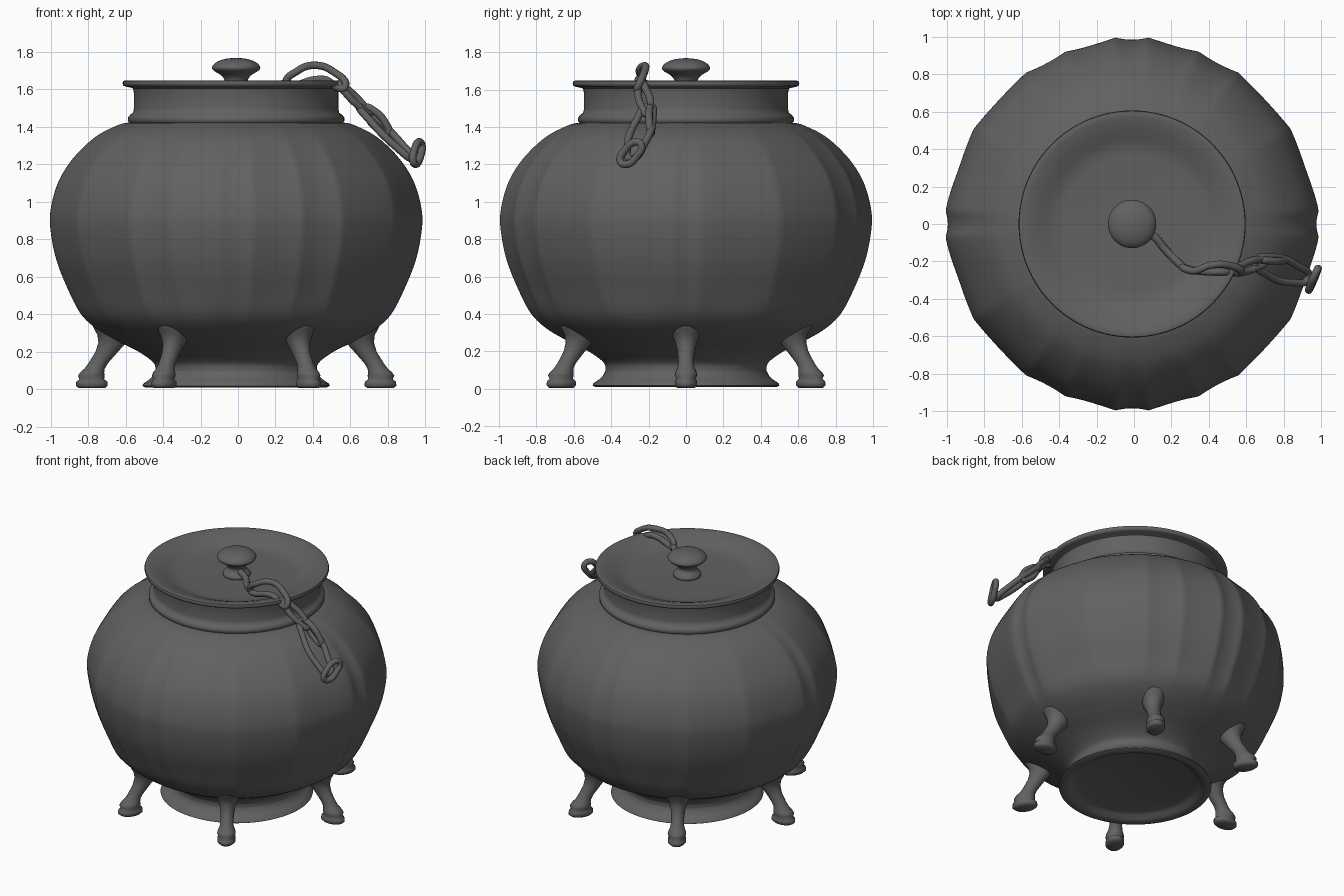
import bpy, bmesh, math
from mathutils import Vector

if "Cube" in bpy.data.objects:
    bpy.data.objects.remove(bpy.data.objects["Cube"])

CX = -0.01  # pot axis
metal = bpy.data.materials.new("dark_grey_metal")
metal.diffuse_color = (0.12, 0.12, 0.12, 1)
metal.use_nodes = True
metal.node_tree.nodes["Principled BSDF"].inputs["Base Color"].default_value = metal.diffuse_color


def finish(ob, angle=50):
    ob.data.materials.append(metal)
    bpy.ops.object.select_all(action='DESELECT')
    ob.select_set(True)
    bpy.context.view_layer.objects.active = ob
    bpy.ops.object.shade_smooth_by_angle(angle=math.radians(angle))


def loft(name, rings, angle=50, cap=True):
    """Skin a list of closed point loops."""
    bm = bmesh.new()
    loops = [[bm.verts.new(p) for p in r] for r in rings]
    n = len(loops[0])
    for a, b in zip(loops, loops[1:]):
        for i in range(n):
            j = (i + 1) % n
            bm.faces.new((a[i], a[j], b[j], b[i]))
    if cap:
        bm.faces.new(loops[0][::-1])
        bm.faces.new(loops[-1])
    bmesh.ops.recalc_face_normals(bm, faces=bm.faces)
    me = bpy.data.meshes.new(name)
    bm.to_mesh(me)
    bm.free()
    ob = bpy.data.objects.new(name, me)
    bpy.context.collection.objects.link(ob)
    finish(ob, angle)


def smooth_path(pts, steps=6):
    """Catmull-Rom through open profile points."""
    p = [Vector(q) for q in pts]
    p = [2 * p[0] - p[1]] + p + [2 * p[-1] - p[-2]]
    out = []
    for a, b, c, d in zip(p, p[1:], p[2:], p[3:]):
        for k in range(steps):
            t = k / steps
            out.append(0.5 * (2 * b + (c - a) * t + (2 * a - 5 * b + 4 * c - d) * t * t
                              + (3 * b - a - 3 * c + d) * t ** 3))
    return out + [p[-2]]


def lathe(name, profile, n=96, shape=None, cap=True):
    rings = []
    for r, z in profile:
        ring = []
        for i in range(n):
            a = 2 * math.pi * i / n
            q = r * (shape(a, z) if shape else 1)
            ring.append((CX + q * math.cos(a), q * math.sin(a), z))
        rings.append(ring)
    loft(name, rings, 50, cap)


def step(a, b, x):
    t = max(0, min(1, (x - a) / (b - a)))
    return t * t * (3 - 2 * t)


# Body with raised ridges, mirrored about both axes, and hollows between them
RIDGES = [-5, 5, 21, 35, 59, 86, 94]  # degrees away from the y axis


def flutes(a, z):
    fade = step(0.27, 0.55, z) * (1 - 0.6 * step(1.2, 1.42, z))
    d = math.degrees(math.asin(min(1, abs(math.cos(a)))))
    for lo, hi in zip(RIDGES, RIDGES[1:]):
        if lo <= d <= hi:
            t = (d - lo) / (hi - lo) * 2 - 1
            dip = 0.015 * (1 - t * t)
            break
    return 1 - fade * (dip + 0.012 * step(5, 21, d) * (1 - step(70, 86, d)))


belly = smooth_path([(0.43, 0.09), (0.44, 0.14), (0.52, 0.2), (0.64, 0.26), (0.75, 0.325),
                     (0.83, 0.40), (0.895, 0.52), (0.96, 0.68), (0.992, 0.83), (0.995, 0.95),
                     (0.955, 1.10), (0.875, 1.23), (0.755, 1.345), (0.63, 1.41), (0.56, 1.425)], 5)
lathe("body", belly, 288, flutes, cap=False)

# Foot ring with recessed underside
lathe("foot_ring", [(0.01, 0.05), (0.39, 0.05), (0.415, 0.04), (0.435, 0.02), (0.455, 0.013), (0.485, 0.01),
                    (0.5, 0.018), (0.495, 0.03), (0.465, 0.05), (0.445, 0.07), (0.43, 0.1), (0.43, 0.12)])

# Neck with bead at its bottom
lathe("neck", [(0.54, 1.41), (0.56, 1.412), (0.577, 1.43), (0.577, 1.45), (0.565, 1.465), (0.55, 1.475),
               (0.545, 1.50), (0.545, 1.58), (0.55, 1.605), (0.575, 1.617)], cap=False)

# Dished lid
lathe("lid", [(0.01, 1.565), (0.42, 1.57), (0.54, 1.605), (0.59, 1.615), (0.602, 1.62), (0.606, 1.632),
              (0.602, 1.645), (0.59, 1.648), (0.57, 1.645), (0.54, 1.638), (0.50, 1.624), (0.46, 1.607),
              (0.43, 1.595), (0.40, 1.588), (0.36, 1.585), (0.01, 1.585)])

# Lid knob
lathe("knob", smooth_path([(0.085, 1.575), (0.092, 1.595), (0.085, 1.61), (0.065, 1.63), (0.062, 1.65),
                           (0.08, 1.675), (0.12, 1.70), (0.128, 1.72), (0.105, 1.745), (0.06, 1.762),
                           (0.01, 1.768)], 4), 48)

# Six splayed legs: z, radial centre, radial half width, side half width
leg = [(0.006, 0.77, 0.07, 0.048), (0.018, 0.77, 0.085, 0.06), (0.04, 0.77, 0.083, 0.06),
       (0.053, 0.77, 0.066, 0.051), (0.072, 0.773, 0.071, 0.061), (0.09, 0.768, 0.064, 0.057),
       (0.11, 0.755, 0.054, 0.047), (0.14, 0.735, 0.052, 0.042), (0.2, 0.69, 0.06, 0.046),
       (0.25, 0.66, 0.075, 0.06), (0.29, 0.655, 0.085, 0.077), (0.32, 0.67, 0.087, 0.088),
       (0.35, 0.69, 0.08, 0.085), (0.38, 0.70, 0.06, 0.06)]
for k in range(6):
    a = k * math.pi / 3
    u, v = Vector((math.cos(a), math.sin(a), 0)), Vector((-math.sin(a), math.cos(a), 0))
    rings = [[Vector((CX, 0, z)) + u * (c + hr * math.cos(t)) + v * (ht * math.sin(t))
              for t in (2 * math.pi * i / 24 for i in range(24))] for z, c, hr, ht in leg]
    loft(f"leg_{k + 1}", rings, 80)


# Chain pieces: round wire along a smooth path
def wire(name, pts, r=0.02, closed=False):
    cu = bpy.data.curves.new(name, 'CURVE')
    cu.dimensions = '3D'
    cu.bevel_depth, cu.bevel_resolution, cu.resolution_u = r, 3, 8
    cu.use_fill_caps = True
    sp = cu.splines.new('BEZIER')
    sp.bezier_points.add(len(pts) - 1)
    for b, p in zip(sp.bezier_points, pts):
        b.co = p
        b.handle_left_type = b.handle_right_type = 'AUTO'
    sp.use_cyclic_u = closed
    ob = bpy.data.objects.new(name, cu)
    bpy.context.collection.objects.link(ob)
    bpy.ops.object.select_all(action='DESELECT')
    ob.select_set(True)
    bpy.context.view_layer.objects.active = ob
    bpy.ops.object.convert(target='MESH')
    finish(bpy.context.view_layer.objects.active, 80)


def link(name, a, b, side, w, r=0.02):
    """Long oval link from a to b, opening along the side direction."""
    a, b, s = Vector(a), Vector(b), Vector(side).normalized() * w
    wire(name, [a, a.lerp(b, 0.25) + s, a.lerp(b, 0.75) + s, b,
                a.lerp(b, 0.75) - s, a.lerp(b, 0.25) - s], r, True)


wire("chain_hook", [(0.04, -0.03, 1.63), (0.11, -0.07, 1.62), (0.17, -0.14, 1.61), (0.27, -0.24, 1.64)], 0.021)
wire("chain_arch", [(0.26, -0.23, 1.63), (0.32, -0.25, 1.70), (0.41, -0.22, 1.728), (0.5, -0.22, 1.70),
                    (0.57, -0.26, 1.61), (0.53, -0.26, 1.61), (0.47, -0.255, 1.65),
                    (0.40, -0.255, 1.65), (0.31, -0.245, 1.625)], 0.02, True)
link("chain_link_middle", (0.54, -0.245, 1.63), (0.70, -0.20, 1.47), (0.3, 0.9, 0.3), 0.024)
link("chain_link_long", (0.65, -0.20, 1.51), (0.93, -0.29, 1.23), (0.25, 0.9, 0.2), 0.048)
link("chain_link_upper", (0.68, -0.19, 1.50), (0.80, -0.19, 1.37), (0.6, -0.2, 0.6), 0.025)
link("chain_end_ring", (0.965, -0.27, 1.32), (0.95, -0.32, 1.20), (0.45, 1, 0.3), 0.05)
